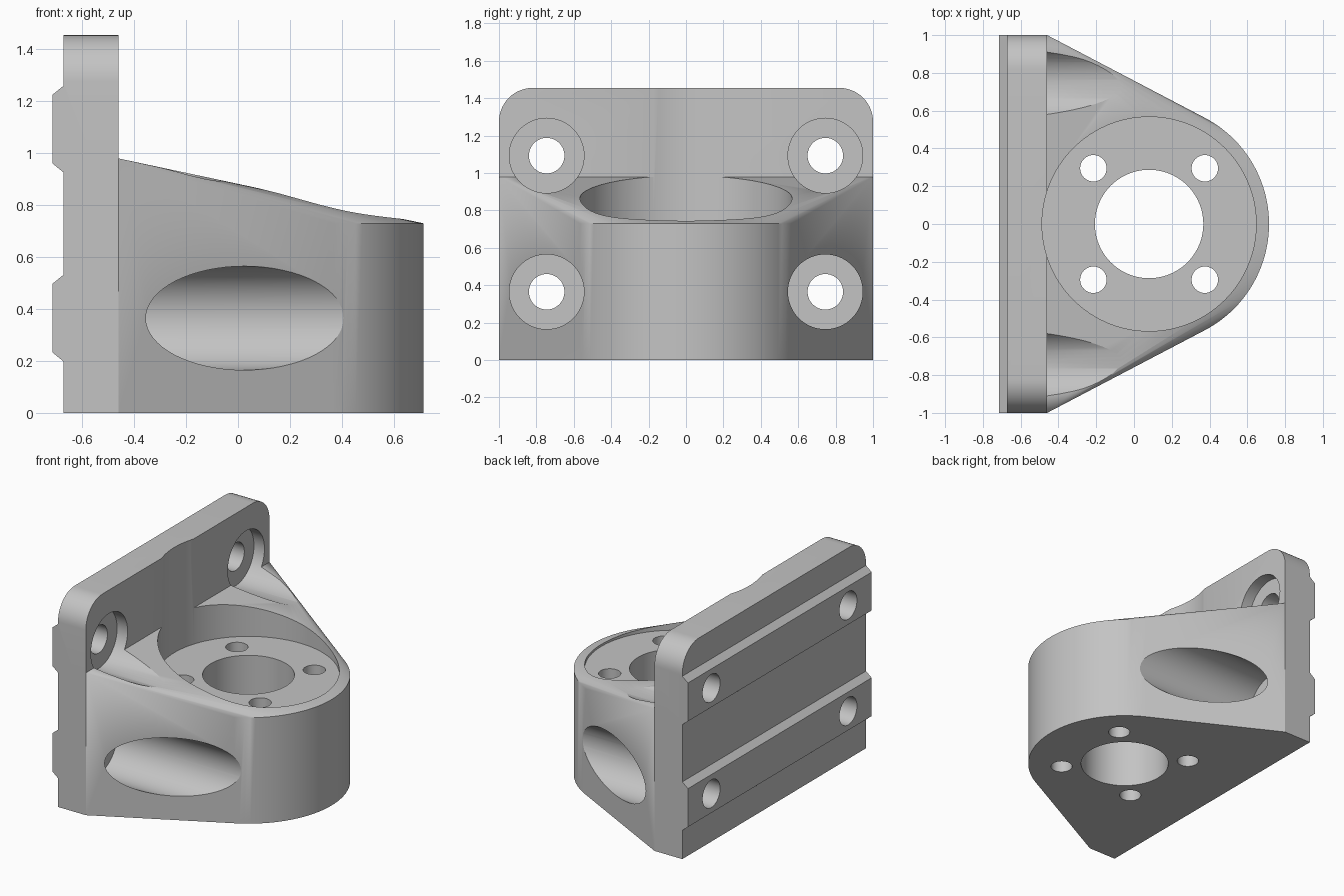
import bpy, bmesh
from math import cos, sin, pi, radians
from mathutils import Matrix

cube = bpy.data.objects.get("Cube")
if cube:
    bpy.data.objects.remove(cube, do_unlink=True)

HUB_X = 0.08      # axis of the round hub
FLOOR_Z = 0.73    # height of the hub seat
FACE_X = -0.46    # front of the mounting plate


def make_object(name, bm):
    bmesh.ops.recalc_face_normals(bm, faces=bm.faces)
    mesh = bpy.data.meshes.new(name)
    bm.to_mesh(mesh)
    bm.free()
    obj = bpy.data.objects.new(name, mesh)
    bpy.context.collection.objects.link(obj)
    return obj


def cylinder(name, axis, radius, start, end, a, b, sides=64):
    """Cylinder along z (centred on x=a, y=b) or along x (y=a, z=b)."""
    bm = bmesh.new()
    bmesh.ops.create_cone(bm, cap_ends=True, segments=sides, radius1=radius,
                          radius2=radius, depth=end - start)
    mid = (start + end) / 2
    if axis == "x":
        matrix = Matrix.Translation((mid, a, b)) @ Matrix.Rotation(pi / 2, 4, "Y")
    else:
        matrix = Matrix.Translation((a, b, mid))
    bmesh.ops.transform(bm, matrix=matrix, verts=bm.verts)
    return make_object(name, bm)


def combine(target, tool, operation):
    mod = target.modifiers.new(tool.name, "BOOLEAN")
    mod.operation = operation
    mod.solver = "EXACT"
    mod.object = tool
    bpy.ops.object.select_all(action="DESELECT")
    bpy.context.view_layer.objects.active = target
    target.select_set(True)
    bpy.ops.object.modifier_apply(modifier=mod.name)
    bpy.data.objects.remove(tool, do_unlink=True)


# Mounting plate: side profile with two rail ridges, extruded along y
profile = [(FACE_X, 0), (FACE_X, 1.455), (-0.672, 1.455)]
for mid in (1.093, 0.365):
    profile += [(-0.672, mid + 0.167), (-0.715, mid + 0.132),
                (-0.715, mid - 0.132), (-0.672, mid - 0.167)]
profile.append((-0.672, 0))
bm = bmesh.new()
face = bm.faces.new([bm.verts.new((x, -1, z)) for x, z in profile])
extruded = bmesh.ops.extrude_face_region(bm, geom=[face])["geom"]
bmesh.ops.translate(bm, vec=(0, 2, 0),
                    verts=[g for g in extruded if isinstance(g, bmesh.types.BMVert)])
corners = [e for e in bm.edges
           if all(v.co.z > 1.4 for v in e.verts)
           and abs(e.verts[0].co.y - e.verts[1].co.y) < 0.01]
bmesh.ops.bevel(bm, geom=corners, offset=0.18, segments=14, profile=0.5,
                affect="EDGES")
bracket = make_object("motor_bracket", bm)

# Body: convex hull between the plate and the round hub
bm = bmesh.new()
for x in (-0.56, FACE_X):
    for y in (-1, 1):
        for z in (0, 0.98):
            bm.verts.new((x, y, z))
SIDES = 120
for i in range(SIDES):
    t = 2 * pi * i / SIDES
    for z in (0, FLOOR_Z):
        bm.verts.new((HUB_X + 0.635 * cos(t), 0.635 * sin(t), z))
bmesh.ops.convex_hull(bm, input=bm.verts)
bmesh.ops.delete(bm, geom=[v for v in bm.verts if not v.link_faces], context="VERTS")
bmesh.ops.dissolve_limit(bm, angle_limit=radians(0.1), verts=bm.verts, edges=bm.edges)
combine(bracket, make_object("body", bm), "UNION")

# Round seat pocket and central bore
cutters = [
    cylinder("seat_pocket", "z", 0.567, FLOOR_Z, 2, HUB_X, 0, 120),
    cylinder("center_bore", "z", 0.287, -0.5, 1, HUB_X, 0, 96),
]
for sx in (-1, 1):
    for sy in (-1, 1):
        # Small bolt holes around the bore
        cutters.append(cylinder("bolt_hole", "z", 0.07, -0.5, 1,
                                HUB_X + sx * 0.295, sy * 0.295, 40))
for sy in (-1, 1):
    for z in (0.365, 1.093):
        # Plate screw holes with long counterbores
        cutters.append(cylinder("counterbore", "x", 0.2, -0.54, 1.2, sy * 0.745, z))
        cutters.append(cylinder("screw_hole", "x", 0.095, -1, 0, sy * 0.745, z, 48))
for cutter in cutters:
    combine(bracket, cutter, "DIFFERENCE")

# Single grey material
grey = bpy.data.materials.new("plain_grey")
grey.use_nodes = True
color = (0.55, 0.55, 0.55, 1)
grey.diffuse_color = color
grey.node_tree.nodes["Principled BSDF"].inputs["Base Color"].default_value = color
bracket.data.materials.clear()
bracket.data.materials.append(grey)

bpy.ops.object.select_all(action="DESELECT")
bpy.context.view_layer.objects.active = bracket
bracket.select_set(True)
bpy.ops.object.shade_smooth_by_angle(angle=radians(25))
